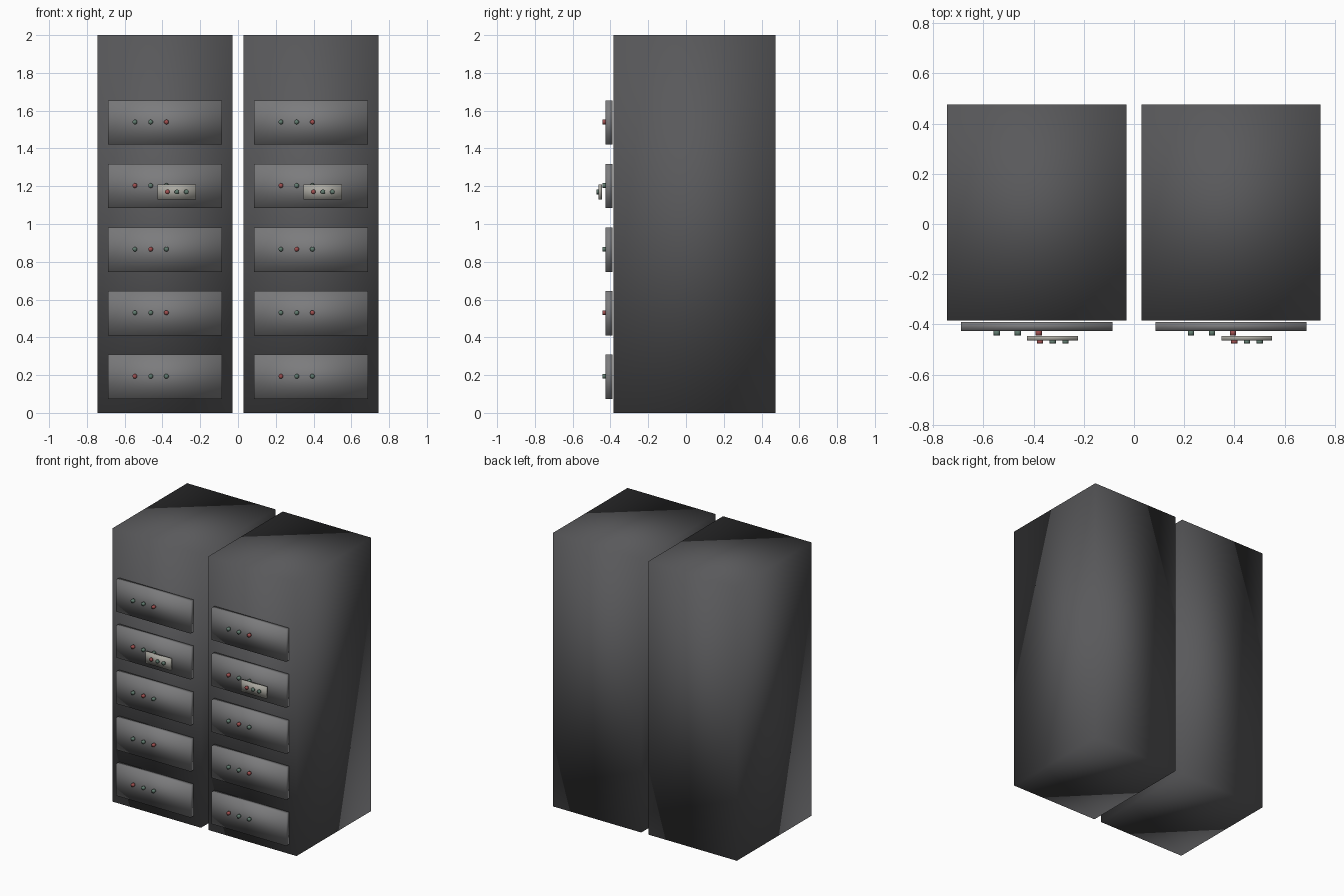
import bpy, bmesh
from math import radians
from mathutils import Matrix

if "Cube" in bpy.data.objects:
    bpy.data.objects.remove(bpy.data.objects["Cube"])


def material(name, rgb):
    m = bpy.data.materials.new(name)
    m.diffuse_color = (*rgb, 1)
    m.use_nodes = True
    m.node_tree.nodes["Principled BSDF"].inputs["Base Color"].default_value = m.diffuse_color
    return m


DARK = material("cabinet_grey", (0.10, 0.10, 0.105))
PANEL = material("panel_grey", (0.20, 0.20, 0.205))
PLATE = material("plate_beige", (0.40, 0.39, 0.35))
RED = material("light_red", (0.35, 0.08, 0.08))
GREEN = material("light_green", (0.12, 0.20, 0.16))


def finish(name, bm, mat):
    for f in bm.faces:
        f.smooth = True
    me = bpy.data.meshes.new(name)
    bm.to_mesh(me)
    bm.free()
    me.materials.append(mat)
    ob = bpy.data.objects.new(name, me)
    bpy.context.collection.objects.link(ob)


def box(name, x, y, z, mat):
    # x, y, z are (min, max) ranges; normals are smoothed over the corners
    bm = bmesh.new()
    size = [r[1] - r[0] for r in (x, y, z)]
    mid = [(r[0] + r[1]) / 2 for r in (x, y, z)]
    bmesh.ops.create_cube(bm, size=1, matrix=Matrix.Translation(mid) @ Matrix.Diagonal((*size, 1)))
    finish(name, bm, mat)


def light(name, x, y, z, mat):
    # short round indicator facing the front, y is (min, max)
    bm = bmesh.new()
    place = Matrix.Translation((x, sum(y) / 2, z)) @ Matrix.Rotation(radians(90), 4, 'X')
    bmesh.ops.create_cone(bm, cap_ends=True, segments=16, radius1=0.0125, radius2=0.0125,
                          depth=y[1] - y[0], matrix=place)
    finish(name, bm, mat)


RED_INDEX = [0, 2, 1, 0, 2]  # which light is red in each row, from the bottom

for side, cx in (("left", -0.387), ("right", 0.386)):
    # tall cabinet
    box(f"{side}_cabinet", (cx - 0.357, cx + 0.357), (-0.385, 0.475), (0, 2), DARK)
    # five front panels with three lights each
    for row in range(5):
        z = 0.191 + row * 0.3365
        box(f"{side}_panel_{row}", (cx - 0.301, cx + 0.301), (-0.425, -0.39),
            (z - 0.117, z + 0.117), PANEL)
        for i in range(3):
            light(f"{side}_panel_light_{row}_{i}", cx - 0.159 + i * 0.0835, (-0.443, -0.424),
                  z + 0.003, RED if i == RED_INDEX[row] else GREEN)
    # small control plate standing off the second panel from the top
    px = cx + 0.063
    box(f"{side}_control_plate", (px - 0.101, px + 0.101), (-0.464, -0.445), (1.129, 1.21), PLATE)
    for i in range(3):
        light(f"{side}_plate_light_{i}", px - 0.05 + i * 0.0505, (-0.475, -0.463), 1.17,
              RED if i == 0 else GREEN)
